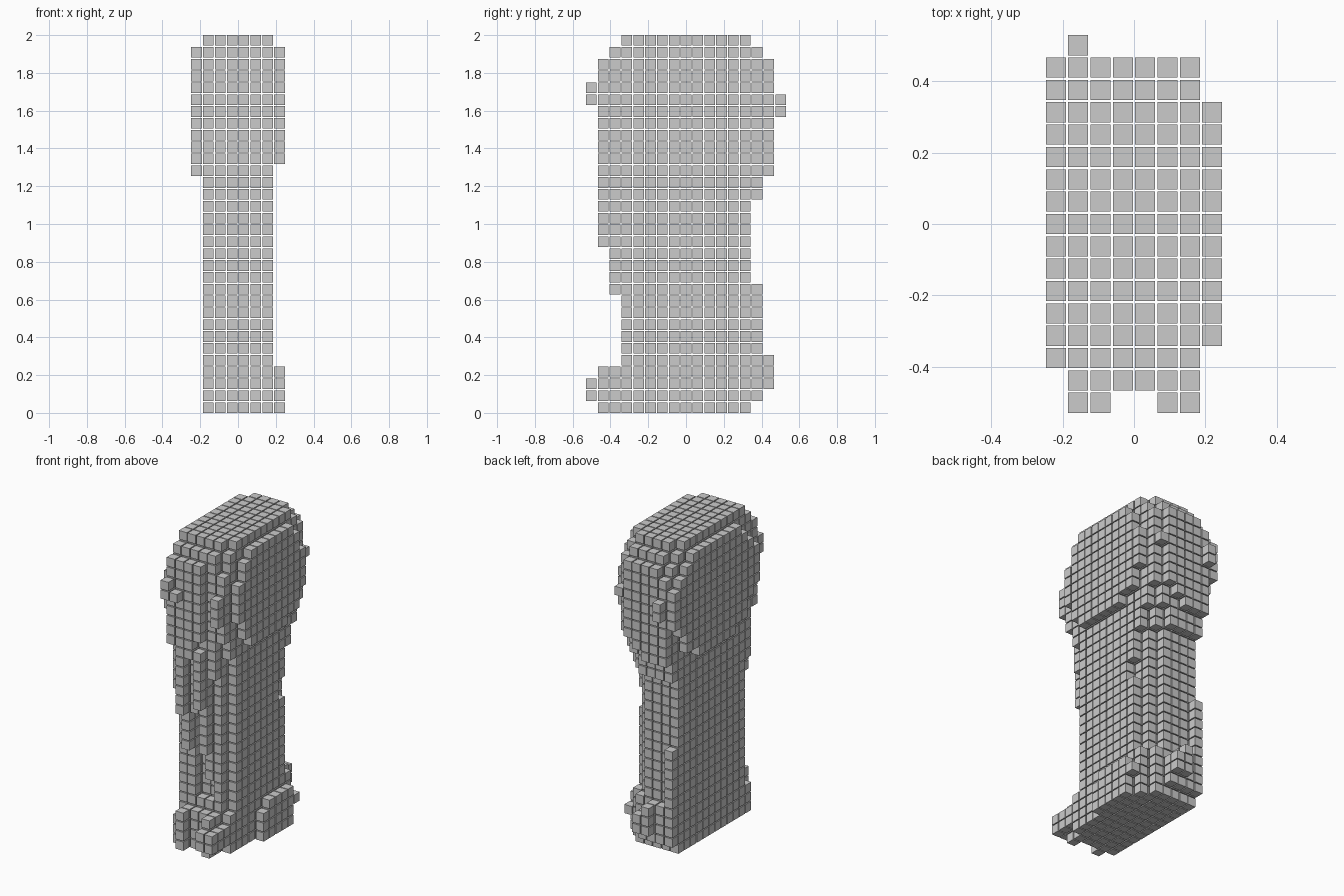
import bpy, bmesh
from mathutils import Vector

if "Cube" in bpy.data.objects:
    bpy.data.objects.remove(bpy.data.objects["Cube"])

P, S = 0.0627, 0.0563   # block pitch and block size

# Each layer: (lowest row, highest row, front depth and back depth of the six middle columns)
# Depths are base-17 digits along y (g = 16).
HEAD = [
    (31, 31, "333334", "cddddc"),
    (30, 30, "222223", "deeeed"),
    (29, 29, "111123", "effffe"),
    (28, 28, "111122", "fffffe"),
    (27, 27, "011122", "fffffe"),
    (26, 26, "001121", "gfffff"),
    (25, 25, "111121", "gffffe"),
    (24, 24, "111121", "fffffe"),
    (22, 23, "111122", "fffffe"),
    (21, 21, "111223", "ffffed"),
    (20, 20, "211123", "fffeed"),
    (18, 19, "212124", "eeeedc"),
]
SHAFT = [
    (16, 17, "212134", "ddddcb"),
    (15, 15, "312134", "ddddcb"),
    (14, 14, "312234", "ddddca"),
    (13, 13, "324234", "ddddca"),
    (11, 12, "324234", "ddddcb"),
    (10, 10, "324234", "edddcb"),
    (7, 9, "334334", "edddcb"),
    (5, 6, "334434", "edddcb"),
]
FOOT = [
    (4, 4, "333334", "eefddc"),
    (3, 3, "312213", "eeffdc"),
    (2, 2, "212200", "eeffdc"),
    (1, 1, "212200", "eeeedc"),
    (0, 0, "212213", "dddddc"),
]
# Side plates: (lowest row, highest row, front, back)
LEFT_PLATE = [(30, 30, 5, 12), (29, 29, 4, 13), (28, 28, 3, 14), (24, 27, 2, 15),
              (23, 23, 3, 14), (21, 22, 4, 13), (20, 20, 6, 11)]
RIGHT_PLATE = [(30, 30, 5, 11), (28, 29, 4, 12), (24, 27, 3, 13),
               (22, 23, 4, 12), (21, 21, 5, 10)]
FOOT_PLATE = [(3, 3, 8, 11), (2, 2, 7, 12), (0, 1, 7, 11)]


def layer_cells(layers):
    for k0, k1, front, back in layers:
        for k in range(k0, k1 + 1):
            for i in range(6):
                for j in range(int(front[i], 17), int(back[i], 17) + 1):
                    yield i + 1, j, k


def plate_cells(column, rows):
    for k0, k1, j0, j1 in rows:
        for k in range(k0, k1 + 1):
            for j in range(j0, j1 + 1):
                yield column, j, k


def build_blocks(name, cells):
    """One object made of separate small cubes on the block grid."""
    bm = bmesh.new()
    h = S / 2
    for i, j, k in cells:
        c = Vector(((i - 3.5) * P, (j - 8) * P, h + k * P))
        v = [bm.verts.new(c + Vector((x, y, z)))
             for z in (-h, h) for y in (-h, h) for x in (-h, h)]
        for f in ((0, 2, 3, 1), (4, 5, 7, 6), (0, 1, 5, 4),
                  (2, 6, 7, 3), (0, 4, 6, 2), (1, 3, 7, 5)):
            bm.faces.new([v[n] for n in f])
    mesh = bpy.data.meshes.new(name)
    bm.to_mesh(mesh)
    bm.free()
    obj = bpy.data.objects.new(name, mesh)
    bpy.context.collection.objects.link(obj)


# Rounded head with a bulging plate on each side
build_blocks("head", layer_cells(HEAD))
build_blocks("head_left_plate", plate_cells(0, LEFT_PLATE))
build_blocks("head_right_plate", plate_cells(7, RIGHT_PLATE))
# Grooved shaft
build_blocks("shaft", layer_cells(SHAFT))
# Foot with front toes and a side bump
build_blocks("foot", layer_cells(FOOT))
build_blocks("foot_side_plate", plate_cells(7, FOOT_PLATE))
